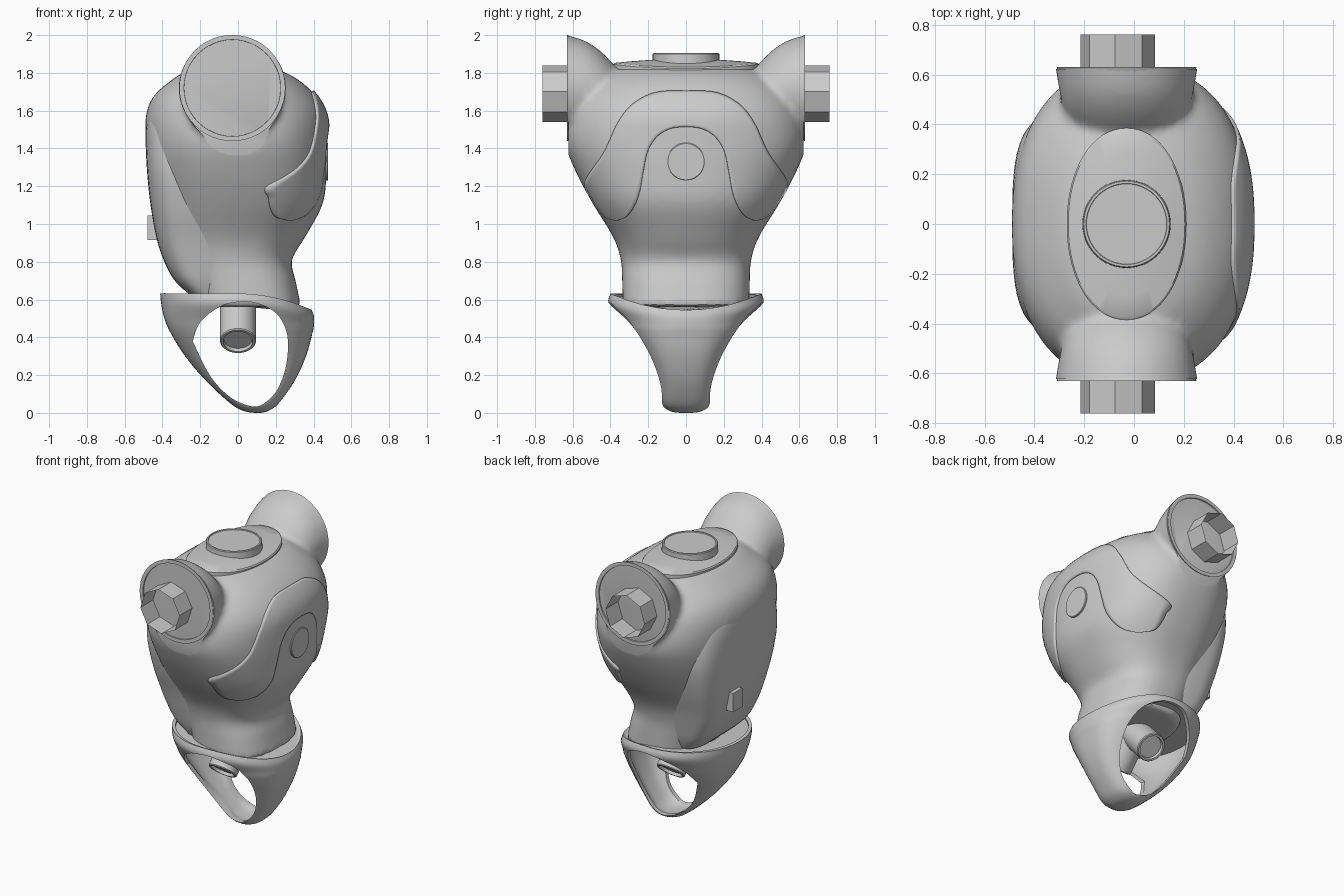
import bpy, bmesh, math
from mathutils import Vector, Matrix
from mathutils.bvhtree import BVHTree

if "Cube" in bpy.data.objects:
    bpy.data.objects.remove(bpy.data.objects["Cube"])


def smooth(pts, k):
    """Catmull-Rom resampling of a list of tuples."""
    out, m = [], len(pts) - 1
    for i in range(m):
        quad = pts[max(i - 1, 0)], pts[i], pts[i + 1], pts[min(i + 2, m)]
        for s in range(k):
            t = s / k
            out.append(tuple(.5 * (2 * b + (c - a) * t + (2 * a - 5 * b + 4 * c - d) * t * t
                                   + (3 * b - a - 3 * c + d) * t ** 3) for a, b, c, d in zip(*quad)))
    return out + [tuple(pts[-1])]


def ring(z, x0, x1, h, n, count=64):
    """Horizontal superellipse section."""
    pts = []
    for i in range(count):
        a = 2 * math.pi * i / count
        c, s = math.cos(a), math.sin(a)
        pts.append(Vector(((x0 + x1) / 2 + (x1 - x0) / 2 * math.copysign(abs(c) ** (2 / n), c),
                           h * math.copysign(abs(s) ** (2 / n), s), z)))
    return pts


def loft(bm, rings, low=True, high=True):
    vs = [[bm.verts.new(p) for p in r] for r in rings]
    n = len(vs[0])
    for a, b in zip(vs, vs[1:]):
        for i in range(n):
            bm.faces.new((a[i], a[(i + 1) % n], b[(i + 1) % n], b[i]))
    if low:
        bm.faces.new(vs[0][::-1])
    if high:
        bm.faces.new(vs[-1])


def make(name, bm):
    bmesh.ops.recalc_face_normals(bm, faces=bm.faces[:])
    me = bpy.data.meshes.new(name)
    bm.to_mesh(me)
    bm.free()
    ob = bpy.data.objects.new(name, me)
    bpy.context.collection.objects.link(ob)
    return ob


def bake(ob):
    """Replace the mesh by its modified version."""
    dg = bpy.context.evaluated_depsgraph_get()
    me = bpy.data.meshes.new_from_object(ob.evaluated_get(dg))
    ob.modifiers.clear()
    ob.data = me


def lathe(name, profile, center, axis, count=48):
    """Revolve (radius, height) points around an axis."""
    bm = bmesh.new()
    rings = [[Vector((r * math.cos(2 * math.pi * i / count), r * math.sin(2 * math.pi * i / count), h))
              for i in range(count)] for r, h in profile]
    loft(bm, rings)
    rot = Vector((0, 0, 1)).rotation_difference(Vector(axis)).to_matrix().to_4x4()
    bm.transform(Matrix.Translation(center) @ rot)
    return make(name, bm)


def rim_drop(rings):
    """Lower the chest side of the pelvis rim."""
    for r in rings:
        for p in r:
            p.z -= .085 * max(0, p.x / .39) ** 2 * max(0, (p.z - .42) / .208)
    return rings


# Torso: chest loft blended with two shoulder horns
bm = bmesh.new()
chest = [(.56, -.22, .335, .335, 2.6), (.7, -.26, .305, .338, 2.6), (.81, -.31, .285, .345, 2.5),
         (.93, -.37, .355, .385, 2.4), (1.11, -.43, .45, .495, 2.4), (1.28, -.465, .468, .585, 2.4),
         (1.43, -.485, .472, .64, 2.35), (1.57, -.488, .467, .625, 2.3), (1.68, -.445, .41, .57, 2.3),
         (1.77, -.34, .31, .47, 2.3), (1.82, -.25, .2, .37, 2.2), (1.84, -.12, .08, .2, 2)]
loft(bm, [ring(*s) for s in smooth(chest, 4)])
horn = [(.30, .14, 1.76, 1.5), (.37, .2, 1.83, 1.48), (.42, .235, 1.885, 1.465),
        (.48, .258, 1.937, 1.455), (.56, .274, 1.98, 1.447), (.72, .3, 2.02, 1.43)]
for side in (-1, 1):
    rings = []
    for y, rx, zt, zb in smooth(horn, 4):
        rings.append([Vector((-.03 + rx * math.cos(2 * math.pi * i / 48), side * y,
                              (zt + zb) / 2 + (zt - zb) / 2 * math.sin(2 * math.pi * i / 48)))
                      for i in range(48)])
    loft(bm, rings)
torso = make("torso", bm)
mod = torso.modifiers.new("blend", 'REMESH')
mod.mode = 'VOXEL'
mod.voxel_size = .018
mod = torso.modifiers.new("soften", 'SMOOTH')
mod.factor, mod.iterations = .5, 8
bake(torso)

# Flat shoulder ends
bm = bmesh.new()
bm.from_mesh(torso.data)
for side in (-1, 1):
    res = bmesh.ops.bisect_plane(bm, geom=bm.verts[:] + bm.edges[:] + bm.faces[:], dist=1e-5,
                                 plane_co=(0, side * .622, 0), plane_no=(0, side, 0), clear_outer=True)
    edges = [e for e in res['geom_cut'] if isinstance(e, bmesh.types.BMEdge)]
    bmesh.ops.edgeloop_fill(bm, edges=edges)
bmesh.ops.recalc_face_normals(bm, faces=bm.faces[:])
bm.to_mesh(torso.data)
tree = BVHTree.FromBMesh(bm)
bm.free()

# Shoulder rims and open octagonal arm sockets
for side, tag in ((-1, "front"), (1, "rear")):
    bm = bmesh.new()
    rings = [[Vector((-.03 + r * math.cos(math.pi * i / 24), side * y, 1.72 + r * math.sin(math.pi * i / 24)))
              for i in range(48)] for r, y in ((.268, .6), (.281, .63), (.256, .63), (.254, .61))]
    loft(bm, rings, False, False)
    make("shoulder_rim_" + tag, bm)
    bm = bmesh.new()
    rings = [[Vector((-.065 + .15 * math.cos(math.pi * i / 4 + .08), side * y,
                      1.69 + .15 * math.sin(math.pi * i / 4 + .08))) for i in range(8)] for y in (.615, .76)]
    loft(bm, rings, False, False)
    make("arm_socket_" + tag, bm)

# Neck plate: shallow dome with a stepped edge
bm = bmesh.new()
rings = []
for k, drop in ((1, .1), (1, .006), (.975, 0), (.75, 0), (.5, 0), (.25, 0)):
    r = ring(0, -.03 - .24 * k, -.03 + .24 * k, .385 * k, 2.1)
    for p in r:
        p.z = 1.874 - .022 * (p.y / .385) ** 2 - .045 * ((p.x + .03) / .24) ** 2 - drop
    rings.append(r)
loft(bm, rings)
make("neck_plate", bm)
lathe("neck_ring", [(.178, 1.82), (.176, 1.9), (.172, 1.905), (.163, 1.905), (.161, 1.9)],
      (-.03, 0, 0), (0, 0, 1))


def on_torso(y, z, lift):
    """Point lifted off the chest surface, seen from +x and kept forward of the side."""
    while True:
        hit, nor, _, _ = tree.ray_cast(Vector((1, y, z)), Vector((-1, 0, 0)))
        if hit is not None and hit.x > .14:
            return hit + nor * lift
        y *= .998


# Arched chest band laid onto the torso
outer = [(0, 1.7), (.16, 1.69), (.28, 1.63), (.36, 1.53), (.43, 1.38), (.528, 1.225),
         (.495, 1.14), (.43, 1.05), (.375, 1.025)]
inner = [(0, 1.515), (.08, 1.505), (.15, 1.465), (.2, 1.39), (.225, 1.28), (.245, 1.17),
         (.275, 1.09), (.31, 1.045), (.355, 1.025)]
pairs = list(zip(smooth(outer, 6), smooth(inner, 6)))
pairs = [((-a[0], a[1]), (-b[0], b[1])) for a, b in pairs[:0:-1]] + pairs
bm = bmesh.new()
rows = []
for a, b in pairs:
    rows.append([bm.verts.new(on_torso(a[0] + (b[0] - a[0]) * j / 14, a[1] + (b[1] - a[1]) * j / 14, .012))
                 for j in range(15)])
for r, q in zip(rows, rows[1:]):
    for j in range(14):
        bm.faces.new((r[j], r[j + 1], q[j + 1], q[j]))
band = make("chest_band", bm)
if sum(p.normal.x for p in band.data.polygons) < 0:
    band.data.flip_normals()
mod = band.modifiers.new("thickness", 'SOLIDIFY')
mod.thickness, mod.offset = .025, -1

# Plain round chest badge
px = on_torso(0, 1.33, 0).x
lathe("chest_badge", [(.1, px - .03), (.1, px + .004), (.096, px + .007)], (0, 0, 1.33), (1, 0, 0))

# Broad back panel and its small clip
bm = bmesh.new()
back = [(.62, -.25, 0, .27, 3.5), (.7, -.335, 0, .3, 3.5), (.8, -.39, 0, .325, 3.5), (.92, -.43, 0, .355, 3.5),
        (1.1, -.463, 0, .41, 3.5), (1.3, -.483, 0, .445, 3.5), (1.5, -.488, 0, .42, 3.2), (1.62, -.462, 0, .36, 3)]
loft(bm, [ring(*s) for s in smooth(back, 4)])
make("back_panel", bm)
bm = bmesh.new()
bmesh.ops.create_cube(bm, size=1, matrix=Matrix.Translation((-.455, .12, .98)) @ Matrix.Diagonal((.05, .1, .13, 1)))
make("back_clip", bm)

# Pelvis: bowl with a leg opening cut through sideways
bm = bmesh.new()
bowl = [(.0, .09, .12, .03, 2), (.01, .03, .16, .085, 2.3), (.05, -.04, .215, .13, 2.7), (.17, -.17, .3, .165, 2.8),
        (.3, -.28, .36, .22, 2.8), (.42, -.355, .393, .3, 2.5), (.5, -.39, .402, .355, 2.2),
        (.58, -.407, .402, .41, 2.05), (.632, -.412, .39, .4, 2.05)]
loft(bm, rim_drop([ring(*s) for s in smooth(bowl, 4)]), True, False)
pelvis = make("pelvis", bm)
if pelvis.data.polygons[0].normal.dot(pelvis.data.polygons[0].center - Vector((.05, 0, .3))) < 0:
    pelvis.data.flip_normals()
mod = pelvis.modifiers.new("thickness", 'SOLIDIFY')
mod.thickness, mod.offset = .022, -1
hole = [(-.24, .38), (-.2, .48), (-.1, .56), (0, .587), (.1, .58), (.2, .53), (.25, .45), (.265, .36),
        (.25, .23), (.2, .11), (.12, .04), (.05, .04), (-.05, .09), (-.15, .2), (-.24, .38)]
bm = bmesh.new()
outline = smooth(hole, 4)[:-1]
loft(bm, [[Vector((x, y, z)) for x, z in outline] for y in (-.7, .7)])
cutter = make("leg_opening_cutter", bm)
mod = pelvis.modifiers.new("leg_opening", 'BOOLEAN')
mod.operation, mod.solver, mod.object = 'DIFFERENCE', 'EXACT', cutter
bake(pelvis)
cutter.hide_render = True
cutter.hide_set(True)

# Floor just below the pelvis rim
bm = bmesh.new()
loft(bm, rim_drop([ring(z, -.395, .378, .388, 2.05) for z in (.6, .615)]))
make("pelvis_floor", bm)

# Hip joints slanting down and outwards
for side, tag in ((-1, "front"), (1, "rear")):
    lathe("hip_joint_" + tag, [(.095, -.29), (.095, -.006), (.09, 0), (.078, 0), (.075, -.02)],
          (0, side * .17, .378), (0, side * .68, -.733))

# Smooth shading with sharp edges kept
bpy.ops.object.select_all(action='DESELECT')
for ob in bpy.context.scene.objects:
    if ob.type == 'MESH' and not ob.hide_render:
        ob.select_set(True)
        bpy.context.view_layer.objects.active = ob
bpy.ops.object.shade_smooth_by_angle(angle=math.radians(32))
